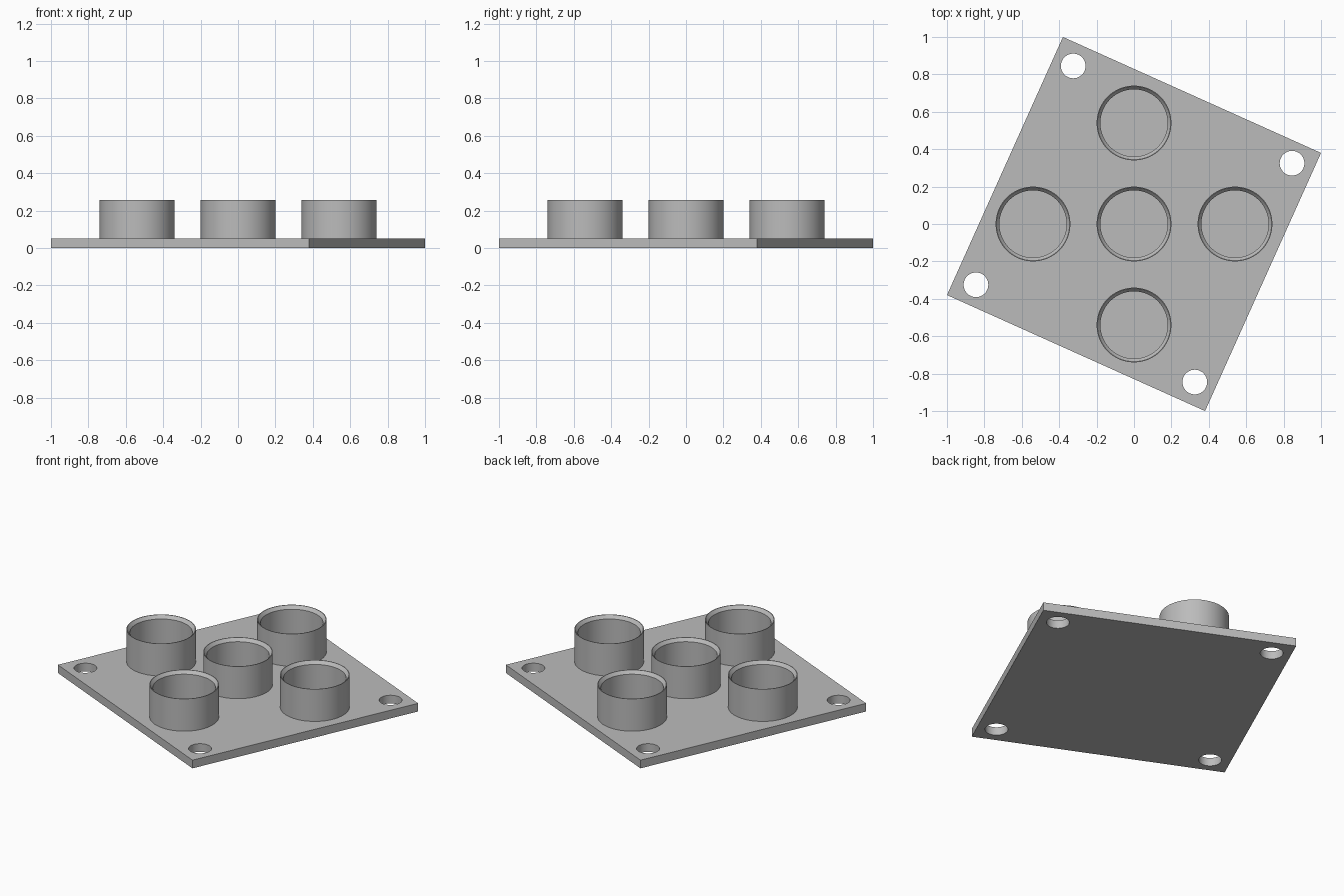
import bpy
import math
from mathutils import Vector

cube = bpy.data.objects.get("Cube")
if cube:
    bpy.data.objects.remove(cube, do_unlink=True)

PLATE_TOP = 0.052
CUP_TOP = 0.257
OUTER, INNER = 0.2, 0.18
SPACING = 0.54

grey = bpy.data.materials.new("plain grey")
grey.use_nodes = True
colour = (0.5, 0.5, 0.5, 1)
grey.diffuse_color = colour
grey.node_tree.nodes["Principled BSDF"].inputs["Base Color"].default_value = colour


def add_mesh(name, verts, faces):
    mesh = bpy.data.meshes.new(name)
    mesh.from_pydata(verts, [], faces)
    mesh.materials.append(grey)
    obj = bpy.data.objects.new(name, mesh)
    bpy.context.collection.objects.link(obj)
    return obj


def quarter_turns(x, y):
    return [(x, y), (y, -x), (-x, -y), (-y, x)]


def smooth(obj):
    bpy.ops.object.select_all(action="DESELECT")
    obj.select_set(True)
    bpy.context.view_layer.objects.active = obj
    bpy.ops.object.shade_smooth_by_angle(angle=math.radians(30))


# Turned square plate
corners = quarter_turns(-0.38, 1.0)[::-1]
verts = [(x, y, z) for z in (0, PLATE_TOP) for x, y in corners]
sides = [(i, (i + 1) % 4, (i + 1) % 4 + 4, i + 4) for i in range(4)]
plate = add_mesh("base_plate", verts, [(3, 2, 1, 0), (4, 5, 6, 7)] + sides)

# Mounting holes in the corners
for x, y in quarter_turns(-0.325, 0.845):
    bpy.ops.mesh.primitive_cylinder_add(vertices=48, radius=0.066, depth=0.4, location=(x, y, 0))
    cutter = bpy.context.object
    cutter.name = "hole_cutter"
    cutter.hide_render = True
    cut = plate.modifiers.new("corner hole", "BOOLEAN")
    cut.operation = "DIFFERENCE"
    cut.solver = "EXACT"
    cut.object = cutter
    bpy.context.view_layer.objects.active = plate
    bpy.ops.object.modifier_apply(modifier=cut.name)
    bpy.data.objects.remove(cutter, do_unlink=True)
smooth(plate)

# Open cups with a bevelled inner rim
N = 64
profile = [(OUTER, PLATE_TOP), (OUTER, CUP_TOP), (OUTER - 0.004, CUP_TOP),
           (INNER, CUP_TOP - 0.02), (INNER, PLATE_TOP)]


def add_cup(name, x, y):
    verts, faces = [], []
    for i in range(N):
        a = math.tau * i / N
        verts += [(x + r * math.cos(a), y + r * math.sin(a), z) for r, z in profile]
    p = len(profile)
    for i in range(N):
        j = (i + 1) % N
        faces += [(i * p + k, j * p + k, j * p + k + 1, i * p + k + 1) for k in range(p - 1)]
    smooth(add_mesh(name, verts, faces))


add_cup("centre_cup", 0, 0)
for side, (x, y) in zip(("back", "left", "front", "right"), quarter_turns(0, SPACING)):
    add_cup(side + "_cup", x, y)
